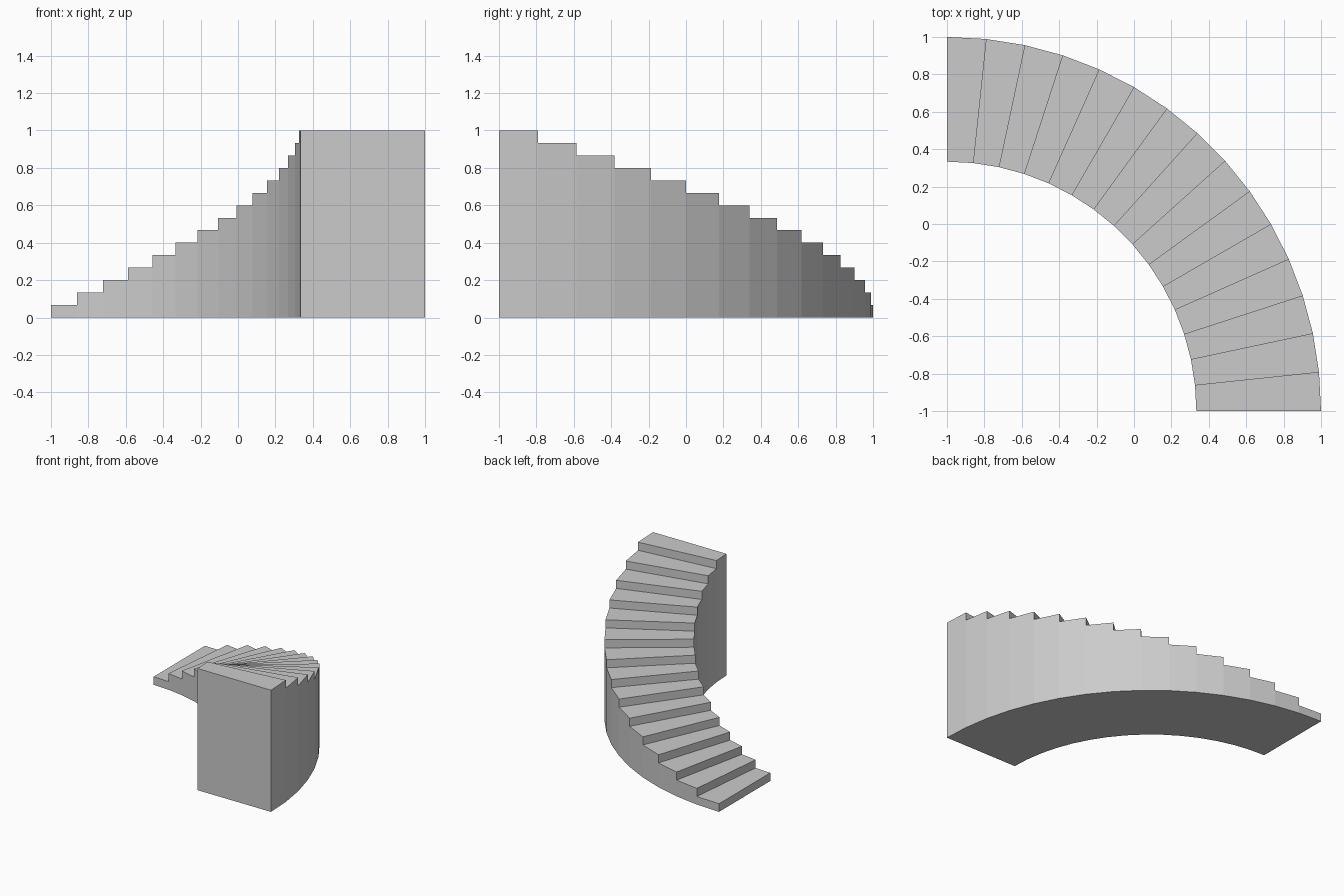
import bpy, bmesh
from math import radians, sin, cos

if "Cube" in bpy.data.objects:
    bpy.data.objects.remove(bpy.data.objects["Cube"])

STEPS = 15
RISE = 1 / STEPS
R_IN, R_OUT = 4 / 3, 2.0
CX, CY = -1.0, -1.0

bm = bmesh.new()
cache = {}


def vert(radius, i, level):
    """Shared vertex at radial line i and step level."""
    key = (radius, i, level)
    if key not in cache:
        a = radians(90 - 90 * i / STEPS)
        cache[key] = bm.verts.new((CX + radius * cos(a), CY + radius * sin(a), level * RISE))
    return cache[key]


def cross_face(i, low, high):
    """Upright radial face: riser or end wall."""
    bm.faces.new([vert(R_IN, i, low), vert(R_OUT, i, low),
                  vert(R_OUT, i, high), vert(R_IN, i, high)])


for i in range(STEPS):
    top = i + 1
    # tread and underside
    for level in (0, top):
        bm.faces.new([vert(R_IN, i, level), vert(R_OUT, i, level),
                      vert(R_OUT, i + 1, level), vert(R_IN, i + 1, level)])
    # riser
    cross_face(i, i, top)
    # inner and outer walls, sharing the lower tread's corner
    for r in (R_IN, R_OUT):
        wall = [vert(r, i, 0), vert(r, i + 1, 0), vert(r, i + 1, top), vert(r, i, top)]
        if i > 0:
            wall.append(vert(r, i, i))
        bm.faces.new(wall)

# tall end wall
cross_face(STEPS, 0, STEPS)

bmesh.ops.recalc_face_normals(bm, faces=bm.faces)
mesh = bpy.data.meshes.new("curved_staircase")
bm.to_mesh(mesh)
bm.free()
stairs = bpy.data.objects.new("curved_staircase", mesh)
bpy.context.collection.objects.link(stairs)
